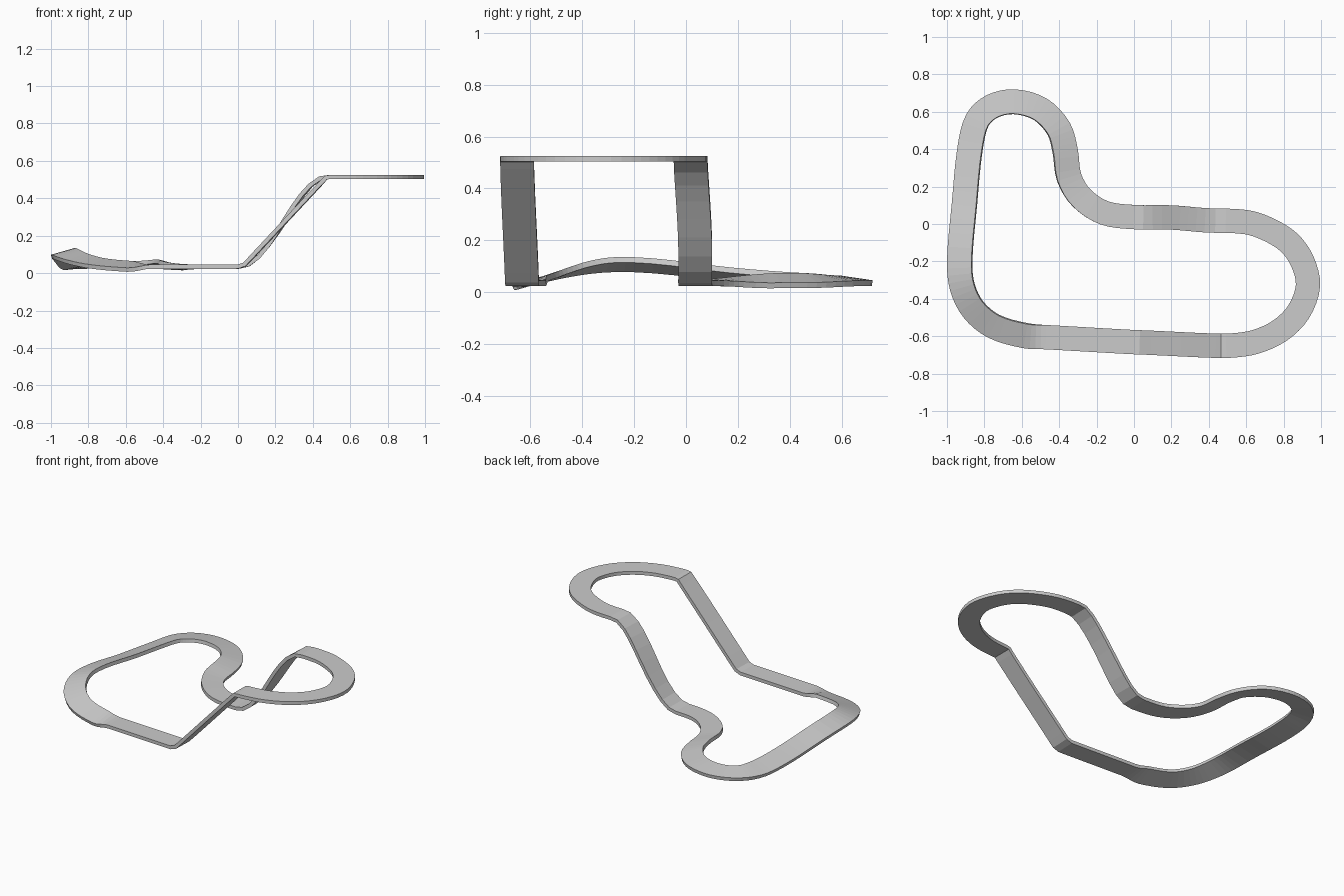
import bpy
import bmesh
import math
from mathutils import Vector

WIDTH = 0.13
THICKNESS = 0.022
STEPS = 4          # sections between neighbouring plan points

if "Cube" in bpy.data.objects:
    bpy.data.objects.remove(bpy.data.objects["Cube"], do_unlink=True)

# Centre line in plan, anticlockwise from the start of the front straight
plan = [Vector(p) for p in (
    (-.58, -.6), (-.47, -.605), (-.03, -.63), (.09, -.635), (.41, -.65), (.52, -.65),
    (.65, -.63), (.78, -.57), (.88, -.47), (.93, -.33), (.9, -.2), (.83, -.1),
    (.72, -.03), (.6, .01), (.38, .02), (.2, .035), (0, .037),
    (-.16, .06), (-.28, .14), (-.345, .25), (-.365, .39), (-.4, .51), (-.5, .615),
    (-.64, .655), (-.76, .63), (-.84, .555), (-.88, .4),
    (-.91, .1), (-.935, -.2), (-.92, -.34), (-.86, -.46), (-.75, -.55),
)]


def fraction(value, start, end):
    """Position of the value between start and end, limited to 0..1."""
    return min(max((value - start) / (end - start), 0), 1)


def ease(value, start, end):
    t = fraction(value, start, end)
    return t * t * (3 - 2 * t)


def height(x, y):
    """Surface height: low ground, two ramps to the plateau, and a crest on the left."""
    z = 0.045 + 0.01 * ease(y, 0.05, 0.4)
    if y < -0.3:
        z += 0.48 * fraction(x, 0.02, 0.47)     # straight front ramp
    else:
        z += 0.48 * ease(x, 0.01, 0.47)         # curved back ramp
    if x > 0.55:
        z = 0.525
    if x < -0.5:
        if y > -0.25:
            z += 0.072 * ease(y, 0.5, -0.25)
        else:
            z += 0.072 * math.sin(math.pi / 2 * fraction(y, -0.605, -0.25))
    return z


def bank(x, y):
    """Rise of the inner edge over the outer edge."""
    banked = max(ease(y, 0.05, 0.35), ease(x, -0.47, -0.58))
    return 0.037 * banked - 0.018 * ease(y, 0.45, 0.65)


def smooth_path(points, steps):
    """Closed spline through the points, with chord-length tangents."""
    n = len(points)
    chord = [(points[(i + 1) % n] - p).length for i, p in enumerate(points)]
    slope = [(points[(i + 1) % n] - points[i - 1]) / (chord[i] + chord[i - 1])
             for i in range(n)]
    path = []
    for i in range(n):
        a, b = points[i], points[(i + 1) % n]
        u, v = slope[i] * chord[i], slope[(i + 1) % n] * chord[i]
        for k in range(steps):
            t = k / steps
            path.append(a + u * t + (3 * (b - a) - 2 * u - v) * t ** 2
                        + (2 * (a - b) + u + v) * t ** 3)
    return path


def sweep_slab(name, path, material):
    """Sweep a flat rectangular section along the closed path."""
    bm = bmesh.new()
    centres = [Vector((p.x, p.y, height(p.x, p.y))) for p in path]
    rings = []
    n = len(centres)
    for i, top in enumerate(centres):
        ahead = (centres[(i + 1) % n] - centres[i - 1]).normalized()
        half = Vector((-ahead.y, ahead.x, 0)).normalized() * WIDTH / 2
        half.z = bank(top.x, top.y) / 2
        down = half.cross(ahead).normalized() * THICKNESS
        corners = (top - half, top + half, top + half + down, top - half + down)
        rings.append([bm.verts.new(c) for c in corners])
    for i, ring in enumerate(rings):
        following = rings[(i + 1) % n]
        for j in range(4):
            k = (j + 1) % 4
            bm.faces.new((ring[j], ring[k], following[k], following[j]))
    bmesh.ops.recalc_face_normals(bm, faces=bm.faces)
    mesh = bpy.data.meshes.new(name)
    bm.to_mesh(mesh)
    bm.free()
    mesh.materials.append(material)
    bpy.context.collection.objects.link(bpy.data.objects.new(name, mesh))


# Single grey surface colour
grey = bpy.data.materials.new("track grey")
grey.use_nodes = True
colour = (0.6, 0.6, 0.6, 1)
grey.diffuse_color = colour
grey.node_tree.nodes["Principled BSDF"].inputs["Base Color"].default_value = colour

# Track
sweep_slab("track", smooth_path(plan, STEPS), grey)
